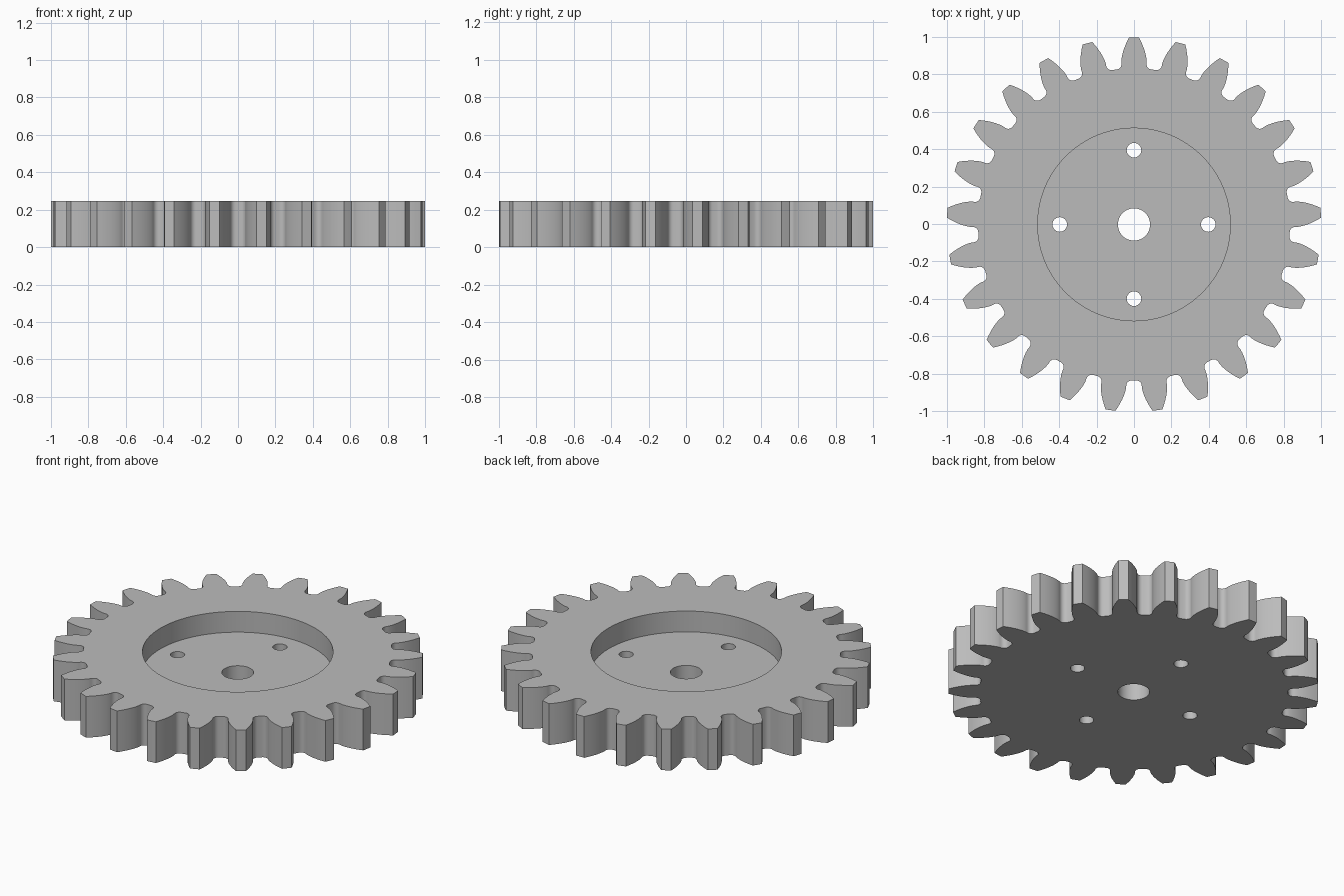
import bpy, bmesh, math

if "Cube" in bpy.data.objects:
    bpy.data.objects.remove(bpy.data.objects["Cube"])

TEETH = 25
R_TIP = 1.0005
MODULE = 2 * R_TIP / (TEETH + 2)
R_PITCH = MODULE * TEETH / 2
R_ROOT = R_PITCH - 1.25 * MODULE
R_BASE = R_PITCH * math.cos(math.radians(20))
HEIGHT, FLOOR = 0.246, 0.122
CY = -0.0025                      # bounding box centring for the odd tooth count


def inv(a):
    return math.tan(a) - a


def half_angle(r):
    """Half angular thickness of an involute tooth at radius r."""
    return math.pi / (2 * TEETH) + inv(math.radians(20)) - inv(math.acos(min(1, R_BASE / r)))


def gear_outline():
    # one flank, from valley to tip, as (radius, angle from tooth centre)
    fillet = 0.028
    base = half_angle(R_BASE)
    flank = []
    for k in range(7):
        t = math.pi / 2 * (1 - k / 6)
        flank.append((R_ROOT + fillet * (1 - math.sin(t)),
                      base + fillet / R_ROOT * (1 - math.cos(t))))
    for k in range(9):
        r = R_BASE + (R_TIP - R_BASE) * (k / 8) ** 1.5
        flank.append((r, half_angle(r)))
    tooth = [(r, -a) for r, a in flank] + [(R_TIP, 0)] + [(r, a) for r, a in reversed(flank)]
    pts = []
    for i in range(TEETH):
        c = math.pi / 2 + i * 2 * math.pi / TEETH
        pts += [(r * math.cos(c + a), r * math.sin(c + a) + CY) for r, a in tooth]
    return pts


def circle(x, y, r, n):
    return [(x + r * math.cos(2 * math.pi * i / n), y + CY + r * math.sin(2 * math.pi * i / n))
            for i in range(n)]


bm = bmesh.new()


def loop(pts, z):
    vs = [bm.verts.new((x, y, z)) for x, y in pts]
    return vs, [bm.edges.new((vs[i], vs[(i + 1) % len(vs)])) for i in range(len(vs))]


def wall(a, b):
    for i in range(len(a)):
        j = (i + 1) % len(a)
        bm.faces.new((a[i], a[j], b[j], b[i]))


def cap(*edge_loops):
    bmesh.ops.triangle_fill(bm, use_beauty=True, edges=[e for l in edge_loops for e in l],
                            normal=(0, 0, 1))


# toothed rim, recess, centre bore and four bolt holes
outline = gear_outline()
recess = circle(0, 0, 0.515, 96)
holes = [circle(0, 0, 0.086, 48)]
holes += [circle(0.397 * x, 0.397 * y, 0.039, 32) for x, y in ((1, 0), (0, 1), (-1, 0), (0, -1))]

out_lo, out_lo_e = loop(outline, 0)
out_hi, out_hi_e = loop(outline, HEIGHT)
rec_lo, rec_lo_e = loop(recess, FLOOR)
rec_hi, rec_hi_e = loop(recess, HEIGHT)
h_lo = [loop(h, 0) for h in holes]
h_hi = [loop(h, FLOOR) for h in holes]

cap(out_lo_e, *[e for _, e in h_lo])      # underside
cap(rec_lo_e, *[e for _, e in h_hi])      # recess floor
cap(out_hi_e, rec_hi_e)                   # top ring
wall(out_lo, out_hi)
wall(rec_lo, rec_hi)
for (a, _), (b, _) in zip(h_lo, h_hi):
    wall(a, b)
bmesh.ops.recalc_face_normals(bm, faces=bm.faces[:])

mesh = bpy.data.meshes.new("spur_gear")
bm.to_mesh(mesh)
bm.free()
gear = bpy.data.objects.new("spur_gear", mesh)
bpy.context.collection.objects.link(gear)

# plain grey
grey = bpy.data.materials.new("grey")
grey.diffuse_color = (0.5, 0.5, 0.5, 1)
grey.use_nodes = True
grey.node_tree.nodes["Principled BSDF"].inputs["Base Color"].default_value = grey.diffuse_color
mesh.materials.append(grey)

bpy.context.view_layer.objects.active = gear
gear.select_set(True)
bpy.ops.object.shade_smooth_by_angle(angle=math.radians(30))
